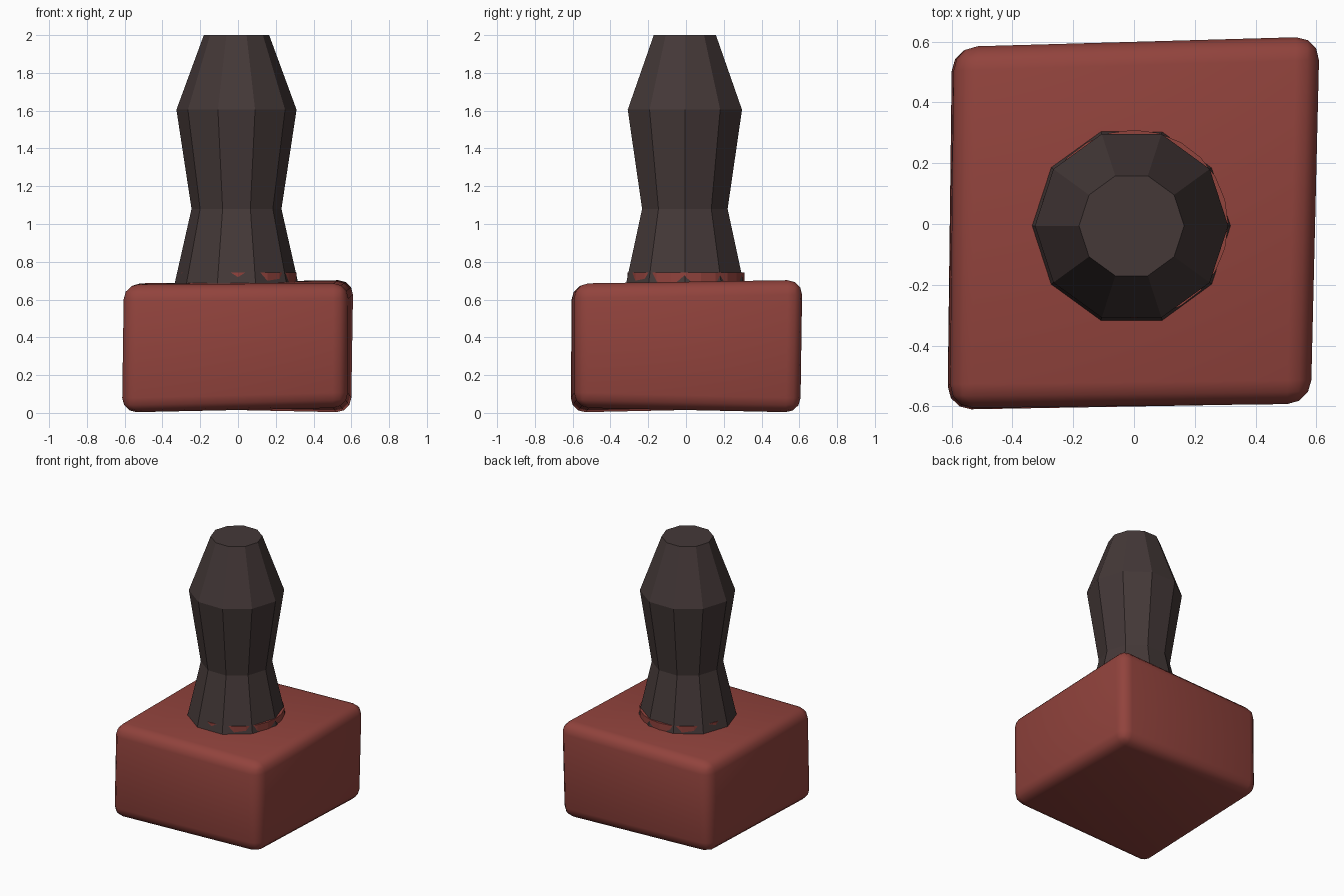
import bpy, bmesh, math

if "Cube" in bpy.data.objects:
    bpy.data.objects.remove(bpy.data.objects["Cube"])


def material(name, rgb):
    m = bpy.data.materials.new(name)
    m.diffuse_color = (*rgb, 1.0)
    m.use_nodes = True
    m.node_tree.nodes["Principled BSDF"].inputs["Base Color"].default_value = m.diffuse_color
    return m


def make_object(name, bm, mat):
    bmesh.ops.recalc_face_normals(bm, faces=bm.faces)
    me = bpy.data.meshes.new(name)
    bm.to_mesh(me)
    bm.free()
    me.materials.append(mat)
    ob = bpy.data.objects.new(name, me)
    bpy.context.collection.objects.link(ob)
    return ob


def lathe(name, rings, sides, centre, mat):
    """Stack of regular polygon rings (radius, z) with capped ends."""
    bm = bmesh.new()
    loops = []
    for r, z in rings:
        loops.append([bm.verts.new((centre[0] + r * math.cos(math.tau * i / sides),
                                    centre[1] + r * math.sin(math.tau * i / sides), z))
                      for i in range(sides)])
    for a, b in zip(loops, loops[1:]):
        for i in range(sides):
            j = (i + 1) % sides
            bm.faces.new((a[i], a[j], b[j], b[i]))
    bm.faces.new(loops[0][::-1])
    bm.faces.new(loops[-1])
    return make_object(name, bm, mat)


red = material("brick red", (0.285, 0.056, 0.046))
dark = material("dark brown", (0.058, 0.040, 0.039))

# Block: slightly crooked box with rounded edges
corners = {
    (-1, -1, -1): (-0.615, -0.612, 0.0), (1, -1, -1): (0.58, -0.59, 0.03),
    (1, 1, -1): (0.60, 0.607, 0.0), (-1, 1, -1): (-0.60, 0.58, 0.03),
    (-1, -1, 1): (-0.605, -0.605, 0.68), (1, -1, 1): (0.582, -0.592, 0.685),
    (1, 1, 1): (0.612, 0.618, 0.705), (-1, 1, 1): (-0.592, 0.583, 0.685),
}
bm = bmesh.new()
bmesh.ops.create_cube(bm, size=2)
for v in bm.verts:
    v.co = corners[tuple(round(c) for c in v.co)]
block = make_object("block", bm, red)
bevel = block.modifiers.new("rounded_edges", 'BEVEL')
bevel.width = 0.078
bevel.segments = 3
bevel.limit_method = 'NONE'
bpy.context.view_layer.objects.active = block
block.select_set(True)
bpy.ops.object.modifier_apply(modifier="rounded_edges")
bpy.ops.object.shade_smooth_by_angle(angle=math.radians(35))

# Collar: low disc that just breaks through the foot of the handle
lathe("collar", [(0.31, 0.64), (0.31, 0.743)], 24, (0, 0), red)

# Handle: ten-sided faceted grip
lathe("handle", [(0.333, 0.66), (0.238, 1.08), (0.318, 1.605), (0.173, 2.0)],
      10, (-0.008, -0.006), dark)
